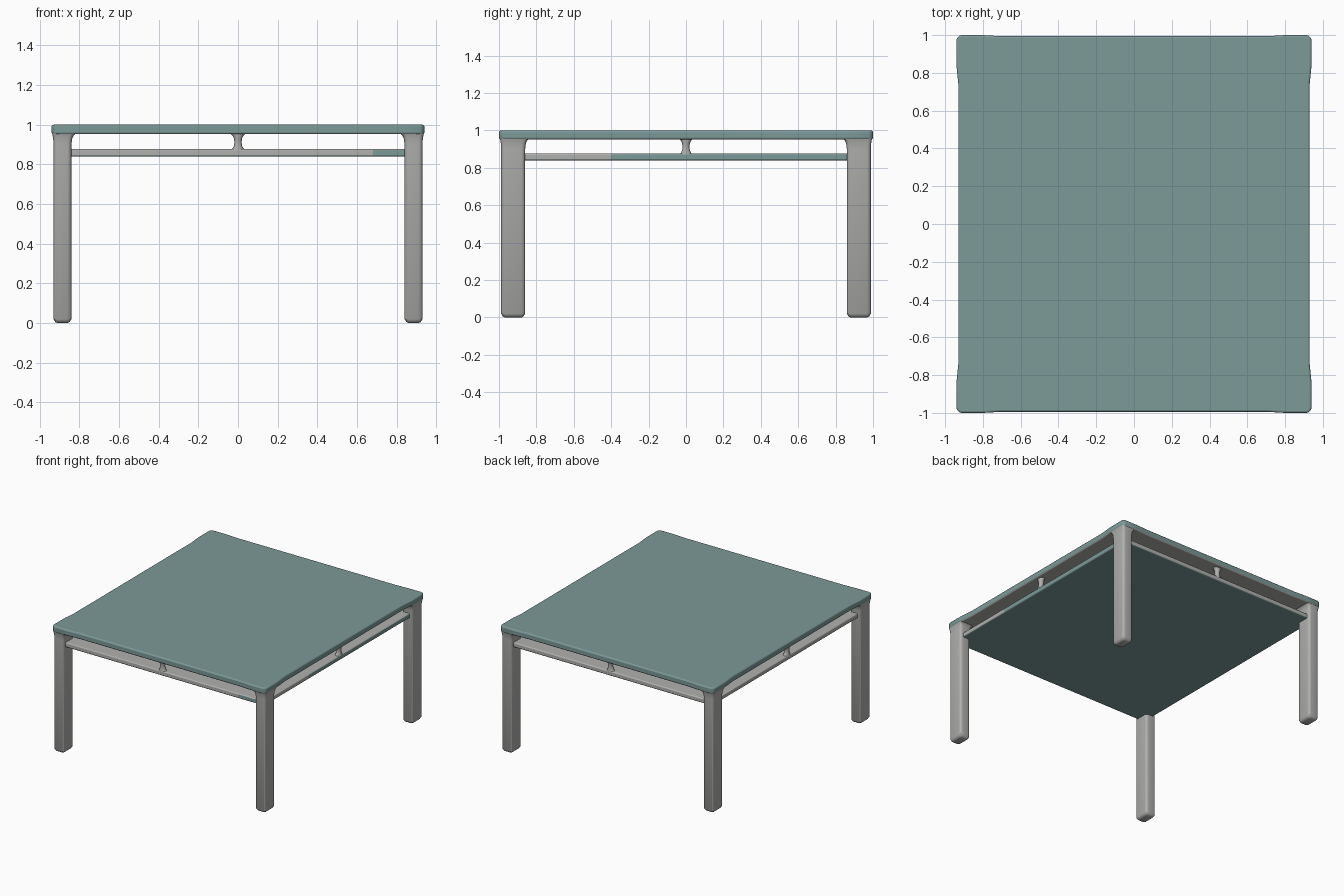
import bpy, bmesh, math

if "Cube" in bpy.data.objects:
    bpy.data.objects.remove(bpy.data.objects["Cube"])


def material(name, rgb):
    m = bpy.data.materials.new(name)
    m.diffuse_color = (*rgb, 1.0)
    m.use_nodes = True
    m.node_tree.nodes["Principled BSDF"].inputs["Base Color"].default_value = m.diffuse_color
    return m


TEAL = material("muted teal", (0.20, 0.32, 0.31))
GREY = material("warm grey", (0.435, 0.435, 0.425))


def finish(name, bm, mats, bevel=0.0):
    bmesh.ops.recalc_face_normals(bm, faces=bm.faces[:])
    me = bpy.data.meshes.new(name)
    bm.to_mesh(me)
    bm.free()
    ob = bpy.data.objects.new(name, me)
    bpy.context.collection.objects.link(ob)
    for m in mats:
        me.materials.append(m)
    if bevel:
        b = ob.modifiers.new("soft edges", "BEVEL")
        b.width, b.segments = bevel, 3
        b.limit_method, b.angle_limit = "ANGLE", math.radians(40)
    bpy.ops.object.select_all(action="DESELECT")
    ob.select_set(True)
    bpy.context.view_layer.objects.active = ob
    bpy.ops.object.shade_smooth_by_angle(angle=math.radians(35))
    return ob


def loft(rings):
    """Skin a stack of closed rings and cap both ends."""
    bm = bmesh.new()
    rows = [[bm.verts.new(p) for p in r] for r in rings]
    n = len(rows[0])
    for a, b in zip(rows, rows[1:]):
        for i in range(n):
            j = (i + 1) % n
            bm.faces.new((a[i], a[j], b[j], b[i]))
    bm.faces.new(rows[0][::-1])
    bm.faces.new(rows[-1])
    return bm


def rounded_rect(x0, x1, y0, y1, r, z, seg=4):
    pts = []
    corners = [(x1 - r, y1 - r), (x0 + r, y1 - r), (x0 + r, y0 + r), (x1 - r, y0 + r)]
    for k, (cx, cy) in enumerate(corners):
        for s in range(seg + 1):
            a = math.pi / 2 * (k + s / seg)
            pts.append((cx + r * math.cos(a), cy + r * math.sin(a), z))
    return pts


# Table top: outline slightly wider at the corners than along the sides
quarter = [(0.93, 0.74), (0.94, 0.84), (0.94, 0.975), (0.932, 0.993),
           (0.915, 1.0), (0.80, 1.0), (0.70, 0.994)]
outline = []
for sx, sy in ((1, 1), (-1, 1), (-1, -1), (1, -1)):
    q = [(sx * x, sy * y) for x, y in quarter]
    outline += q if sx * sy > 0 else q[::-1]
bm = loft([[(x, y, z) for x, y in outline] for z in (0.952, 1.0)])
bmesh.ops.recalc_face_normals(bm, faces=bm.faces[:])
for f in bm.faces:
    f.material_index = 1 if f.normal.z < -0.5 else 0
finish("table_top", bm, [TEAL, GREY], 0.01)

# Lower panel: teal underneath, sides partly grey and partly teal
bm = bmesh.new()
bmesh.ops.create_cube(bm, size=1.0)
for v in bm.verts:
    v.co.x *= 1.81
    v.co.y *= 1.93
    v.co.z = 0.8585 + v.co.z * 0.037
for co, no in (((0.68, 0, 0), (1, 0, 0)), ((0, -0.4, 0), (0, 1, 0))):
    bmesh.ops.bisect_plane(bm, geom=bm.verts[:] + bm.edges[:] + bm.faces[:],
                           plane_co=co, plane_no=no)
bmesh.ops.recalc_face_normals(bm, faces=bm.faces[:])
for f in bm.faces:
    c, n = f.calc_center_median(), f.normal
    teal = (n.z < -0.5 or (n.y < -0.5 and c.x > 0.68)
            or (n.x > 0.5 and c.y > -0.4))
    f.material_index = 0 if teal else 1
finish("lower_panel", bm, [TEAL, GREY], 0.008)

# Four legs: rounded rectangular posts with soft feet and a flared head
profile = [  # z, growth outward, growth inward, corner radius
    (0.0, -0.02, -0.02, 0.012), (0.005, -0.009, -0.009, 0.016),
    (0.02, 0.0, 0.0, 0.02), (0.90, 0.0, 0.0, 0.02),
    (0.93, 0.002, 0.004, 0.02), (0.947, 0.005, 0.012, 0.02),
    (0.956, 0.007, 0.024, 0.02)]
for sy, side in ((-1, "front"), (1, "back")):
    for sx, hand in ((-1, "left"), (1, "right")):
        rings = []
        for z, out, inn, r in profile:
            ring = rounded_rect(0.84 - inn, 0.93 + out, 0.86 - inn, 0.988 + out, r, z)
            rings.append([(sx * x, sy * y, z) for x, y, z in ring])
        finish(f"{side}_{hand}_leg", loft(rings), [GREY])

# Flared spacer posts at the middle of each edge
spacer = [(0.872, 0.036), (0.880, 0.028), (0.892, 0.021), (0.912, 0.018),
          (0.932, 0.021), (0.945, 0.028), (0.956, 0.038)]
spots = {"front": (0, -0.945), "back": (0, 0.945),
         "left": (-0.885, 0), "right": (0.885, 0)}
for side, (cx, cy) in spots.items():
    rings = [[(cx + min(r, 0.022) * math.cos(a) if cx else cx + r * math.cos(a),
               cy + min(r, 0.022) * math.sin(a) if cy else cy + r * math.sin(a), z)
              for a in (math.tau * i / 16 for i in range(16))] for z, r in spacer]
    finish(f"{side}_spacer", loft(rings), [GREY])
